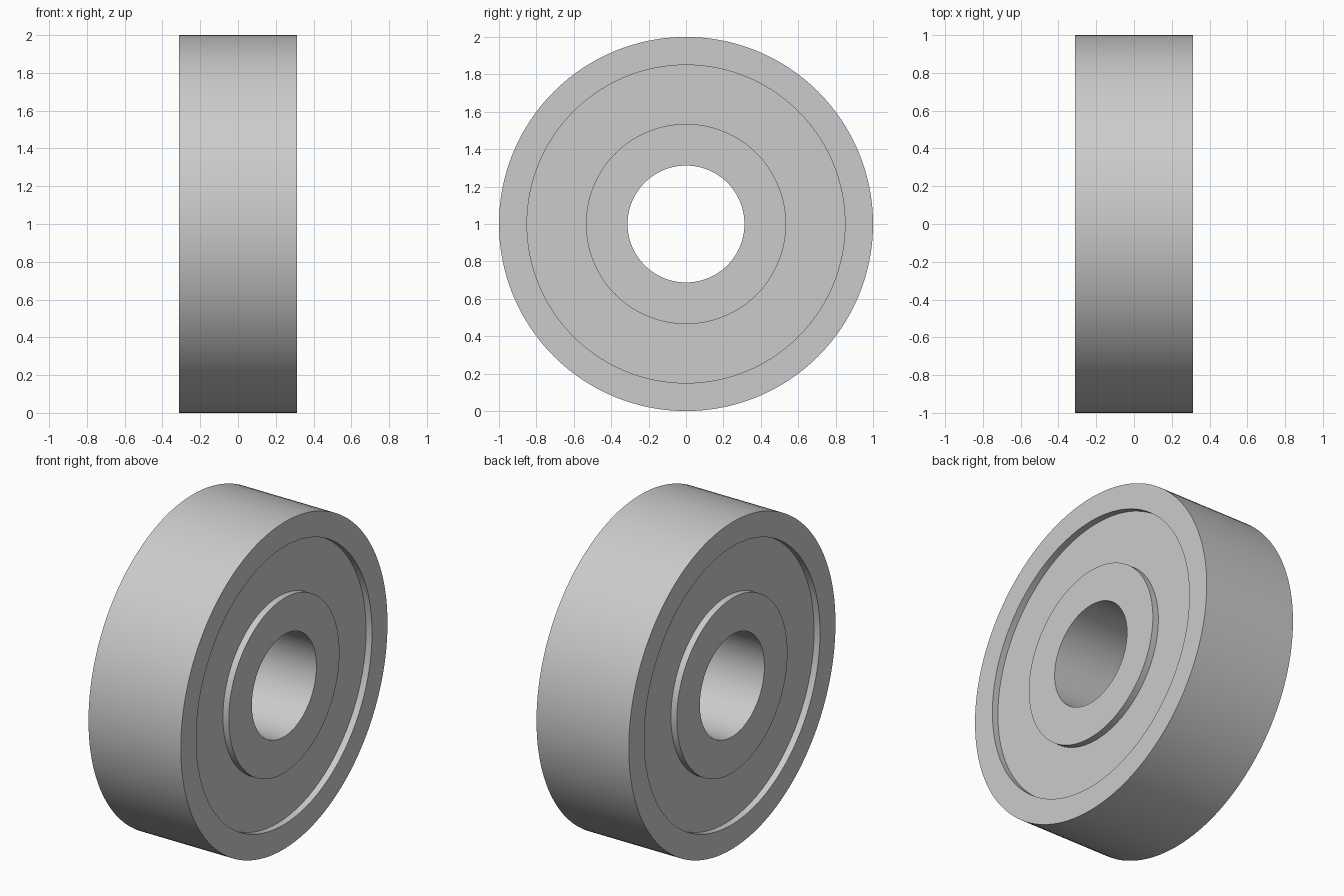
import bpy, bmesh
from math import cos, sin, tau, radians

cube = bpy.data.objects.get("Cube")
if cube:
    bpy.data.objects.remove(cube)

HALF_WIDTH = 0.3125
RECESS = 0.04
BORE, INNER, OUTER, RIM = 0.3125, 0.535, 0.85, 1.0
SEGMENTS = 128

steel = bpy.data.materials.new("grey steel")
steel.use_nodes = True
colour = (0.6, 0.6, 0.6, 1)
steel.diffuse_color = colour
steel.node_tree.nodes["Principled BSDF"].inputs["Base Color"].default_value = colour


def ring(name, r_in, r_out, half):
    """Rectangular section swept around the x axle."""
    section = [(r_in, -half), (r_out, -half), (r_out, half), (r_in, half)]
    bm = bmesh.new()
    loops = []
    for i in range(SEGMENTS):
        a = tau * i / SEGMENTS
        loops.append([bm.verts.new((x, r * cos(a), r * sin(a))) for r, x in section])
    for i, loop in enumerate(loops):
        following = loops[(i + 1) % SEGMENTS]
        for j in range(4):
            k = (j + 1) % 4
            bm.faces.new((loop[j], loop[k], following[k], following[j]))
    bmesh.ops.recalc_face_normals(bm, faces=bm.faces)
    mesh = bpy.data.meshes.new(name)
    bm.to_mesh(mesh)
    bm.free()
    mesh.materials.append(steel)
    obj = bpy.data.objects.new(name, mesh)
    obj.location.z = RIM
    bpy.context.collection.objects.link(obj)
    bpy.ops.object.select_all(action="DESELECT")
    obj.select_set(True)
    bpy.context.view_layer.objects.active = obj
    bpy.ops.object.shade_smooth_by_angle(angle=radians(30))


# Inner and outer races, with the recessed shield seated into both
ring("inner_race", BORE, INNER, HALF_WIDTH)
ring("outer_race", OUTER, RIM, HALF_WIDTH)
ring("shield", INNER - 0.01, OUTER + 0.01, HALF_WIDTH - RECESS)
